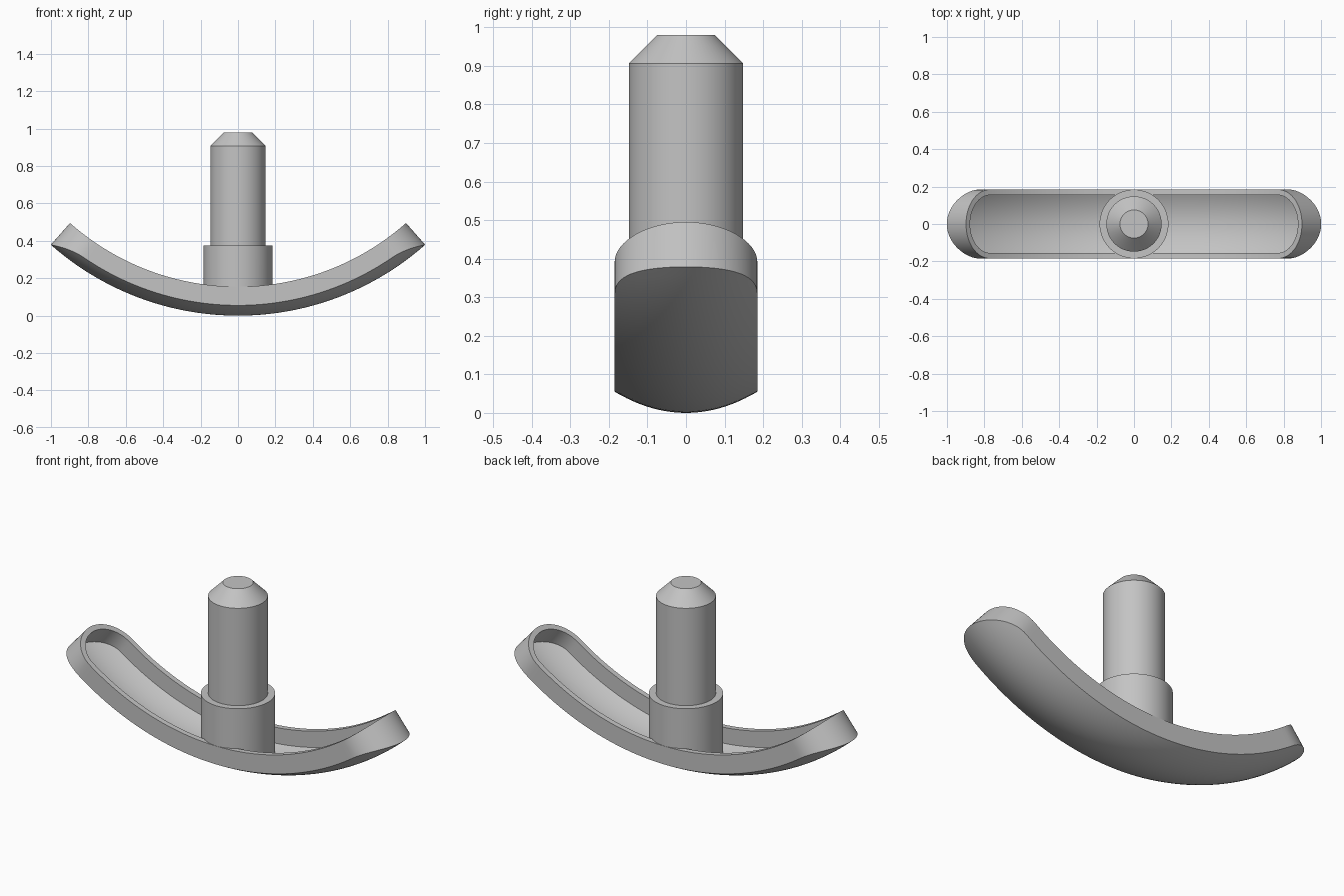
import bpy, bmesh
from math import sin, cos, pi, sqrt

if "Cube" in bpy.data.objects:
    bpy.data.objects.remove(bpy.data.objects["Cube"])

grey = bpy.data.materials.new("plain grey")
grey.use_nodes = True
grey.diffuse_color = (0.55, 0.55, 0.55, 1)
grey.node_tree.nodes["Principled BSDF"].inputs["Base Color"].default_value = grey.diffuse_color

CENTRE = 1.511      # height of the axis the tray bends around
RIM = 1.356         # radius of the tray rim
HALF = 0.185        # half width of the tray
STRAIGHT = 0.60     # half angle of the straight-sided part
WALL = 0.03         # shell thickness
CROWN = 0.055       # sideways bulge of the underside


def finish(bm, name):
    bmesh.ops.recalc_face_normals(bm, faces=bm.faces)
    mesh = bpy.data.meshes.new(name)
    bm.to_mesh(mesh)
    bm.free()
    obj = bpy.data.objects.new(name, mesh)
    bpy.context.collection.objects.link(obj)
    mesh.materials.append(grey)
    bpy.ops.object.select_all(action="DESELECT")
    obj.select_set(True)
    bpy.context.view_layer.objects.active = obj
    bpy.ops.object.shade_smooth_by_angle(angle=pi / 6)
    return obj


def under_radius(y):
    return CENTRE - CROWN * (y / HALF) ** 2


def bend(angle, y, radius):
    return (radius * sin(angle), y, CENTRE - radius * cos(angle))


# Curved tray: crowned shell with rounded ends and radial walls
def make_tray(nu=64, nv=32):
    bm = bmesh.new()

    def outline(i, j, inset):
        phi = pi * (j / nv - 0.5)
        reach = STRAIGHT + (0.124 - inset / 1.42) * cos(phi)
        return (2 * i / nu - 1) * reach, (HALF - inset) * sin(phi)

    def sheet(inset, lift):
        grid = []
        for i in range(nu + 1):
            points = [outline(i, j, inset) for j in range(nv + 1)]
            grid.append([bm.verts.new(bend(a, y, under_radius(y) - lift)) for a, y in points])
        for i in range(nu):
            for j in range(nv):
                bm.faces.new((grid[i][j], grid[i + 1][j], grid[i + 1][j + 1], grid[i][j + 1]))
        return grid

    border = ([(i, 0) for i in range(nu)] + [(nu, j) for j in range(nv)]
              + [(i, nv) for i in range(nu, 0, -1)] + [(0, j) for j in range(nv, 0, -1)])
    under, floor = sheet(0, 0), sheet(WALL, WALL)
    loops = [
        [under[i][j] for i, j in border],
        [bm.verts.new(bend(*outline(i, j, 0), RIM)) for i, j in border],
        [bm.verts.new(bend(*outline(i, j, WALL), RIM)) for i, j in border],
        [floor[i][j] for i, j in border],
    ]
    for low, high in zip(loops, loops[1:]):
        for k in range(len(border)):
            n = (k + 1) % len(border)
            bm.faces.new((low[k], low[n], high[n], high[k]))
    return finish(bm, "curved_tray")


# Turned parts from a profile of (radius, height)
def lathe(name, profile, foot=None, sides=64):
    bm = bmesh.new()
    rings = []
    for k, (r, z) in enumerate(profile):
        ring = []
        for s in range(sides):
            x, y = r * cos(2 * pi * s / sides), r * sin(2 * pi * s / sides)
            ring.append(bm.verts.new((x, y, foot(x, y) if foot and k == 0 else z)))
        rings.append(ring)
    for a, b in zip(rings, rings[1:]):
        for s in range(sides):
            n = (s + 1) % sides
            bm.faces.new((a[s], a[n], b[n], b[s]))
    bm.faces.new(rings[0])
    bm.faces.new(rings[-1])
    return finish(bm, name)


# Collar foot follows the tray floor, sunk slightly into the shell
def floor_height(x, y):
    radius = under_radius(y) - WALL / 2
    return CENTRE - sqrt(radius ** 2 - x ** 2)


make_tray()
lathe("collar", [(0.184, 0), (0.184, 0.375)], foot=floor_height)
lathe("post", [(0.148, 0.36), (0.148, 0.907), (0.075, 0.98)])
